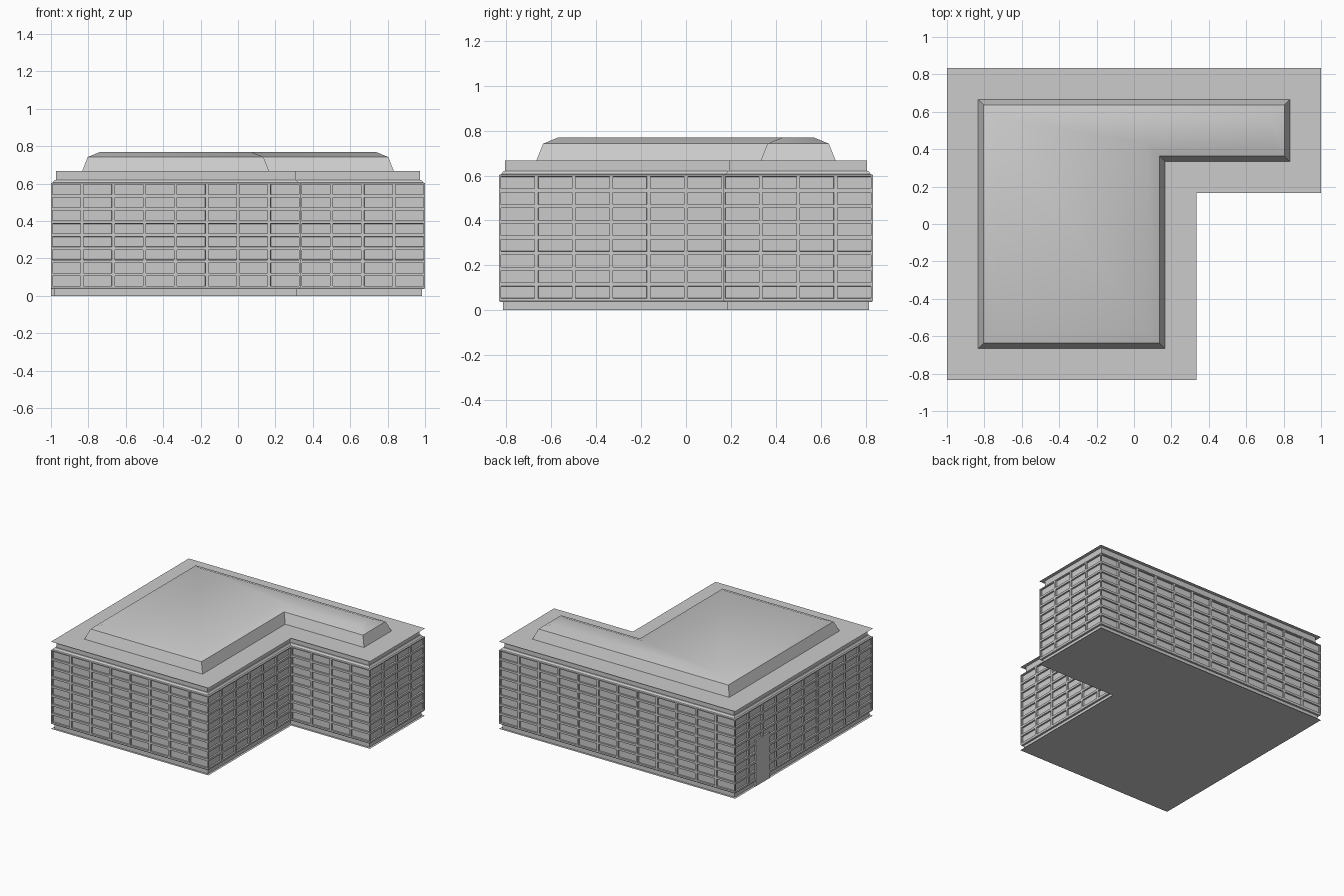
import bpy, bmesh, math
from mathutils import Vector

if "Cube" in bpy.data.objects:
    bpy.data.objects.remove(bpy.data.objects["Cube"])

# L-shaped footprint, counter-clockwise, on a 1/6 unit module
M = 1 / 6
PLAN = [Vector((x * M, y * M)) for x, y in
        [(-6, -5), (2, -5), (2, 1), (6, 1), (6, 5), (-6, 5)]]
ROOF_Z = 0.667


def ring(inset):
    """Footprint moved inwards by a constant distance."""
    pts = []
    for i, p in enumerate(PLAN):
        a = (p - PLAN[i - 1]).normalized()
        b = (PLAN[(i + 1) % len(PLAN)] - p).normalized()
        pts.append(p + inset * Vector((-a.y - b.y, a.x + b.x)))
    return pts


def finish(name, bm):
    mesh = bpy.data.meshes.new(name)
    bm.to_mesh(mesh)
    bm.free()
    obj = bpy.data.objects.new(name, mesh)
    bpy.context.collection.objects.link(obj)
    return obj


def loft(name, profile, cap=False):
    """Sweep an (inset, z) profile around the footprint."""
    bm = bmesh.new()
    loops = [[bm.verts.new((p.x, p.y, z)) for p in ring(d)] for d, z in profile]
    n = len(PLAN)
    for lo, hi in zip(loops, loops[1:]):
        for i in range(n):
            j = (i + 1) % n
            bm.faces.new((lo[i], lo[j], hi[j], hi[i]))
    if cap:
        bm.faces.new(loops[-1])
    return finish(name, bm)


def sheet(name, z, flip=False):
    bm = bmesh.new()
    face = bm.faces.new([bm.verts.new((p.x, p.y, z)) for p in PLAN])
    if flip:
        face.normal_flip()
    return finish(name, bm)


def facade(name, z0, z1, rows):
    """Walls divided into modules, each with a shallow recessed window."""
    bm = bmesh.new()
    for i, a in enumerate(PLAN):
        b = PLAN[(i + 1) % len(PLAN)]
        cols = round((b - a).length / M)
        for c in range(cols):
            p, q = a.lerp(b, c / cols), a.lerp(b, (c + 1) / cols)
            for r in range(rows):
                lo = z0 + (z1 - z0) * r / rows
                hi = z0 + (z1 - z0) * (r + 1) / rows
                bm.faces.new([bm.verts.new(v) for v in
                              ((p.x, p.y, lo), (q.x, q.y, lo),
                               (q.x, q.y, hi), (p.x, p.y, hi))])
    bmesh.ops.remove_doubles(bm, verts=bm.verts, dist=1e-4)
    bm.normal_update()
    bmesh.ops.inset_individual(bm, faces=bm.faces[:], thickness=0.008,
                               use_even_offset=True)
    bm.normal_update()
    # push the inner faces back to make reveals
    bmesh.ops.inset_individual(
        bm, faces=[f for f in bm.faces if min(e.calc_length() for e in f.edges) > 0.03],
        thickness=0.0005, depth=-0.012, use_even_offset=True)
    return finish(name, bm)


# Ground slab, plinth, walls, cornice and roof deck
sheet("ground_slab", 0, flip=True)
loft("plinth", [(0.017, 0), (0.017, 0.036), (0.004, 0.037), (0, 0.045)])
facade("window_walls", 0.045, 0.603, 8)
loft("cornice", [(0, 0.603), (0.01, 0.606), (0.02, 0.62), (0.027, 0.62), (0.027, ROOF_Z)])
sheet("roof_deck", ROOF_Z)

# Raised hipped roof with a soft upper slope
roof = loft("raised_roof", [(M, ROOF_Z), (M + 0.03, 0.742), (M + 0.098, 0.77)], cap=True)
bpy.context.view_layer.objects.active = roof
roof.select_set(True)
bpy.ops.object.shade_smooth_by_angle(angle=math.radians(38))

# Door on the left wall
bpy.ops.mesh.primitive_cube_add(size=1, location=(-0.991, 0.5, 0.175))
door = bpy.context.object
door.name = "door"
door.scale = (0.02, M, 0.35)
